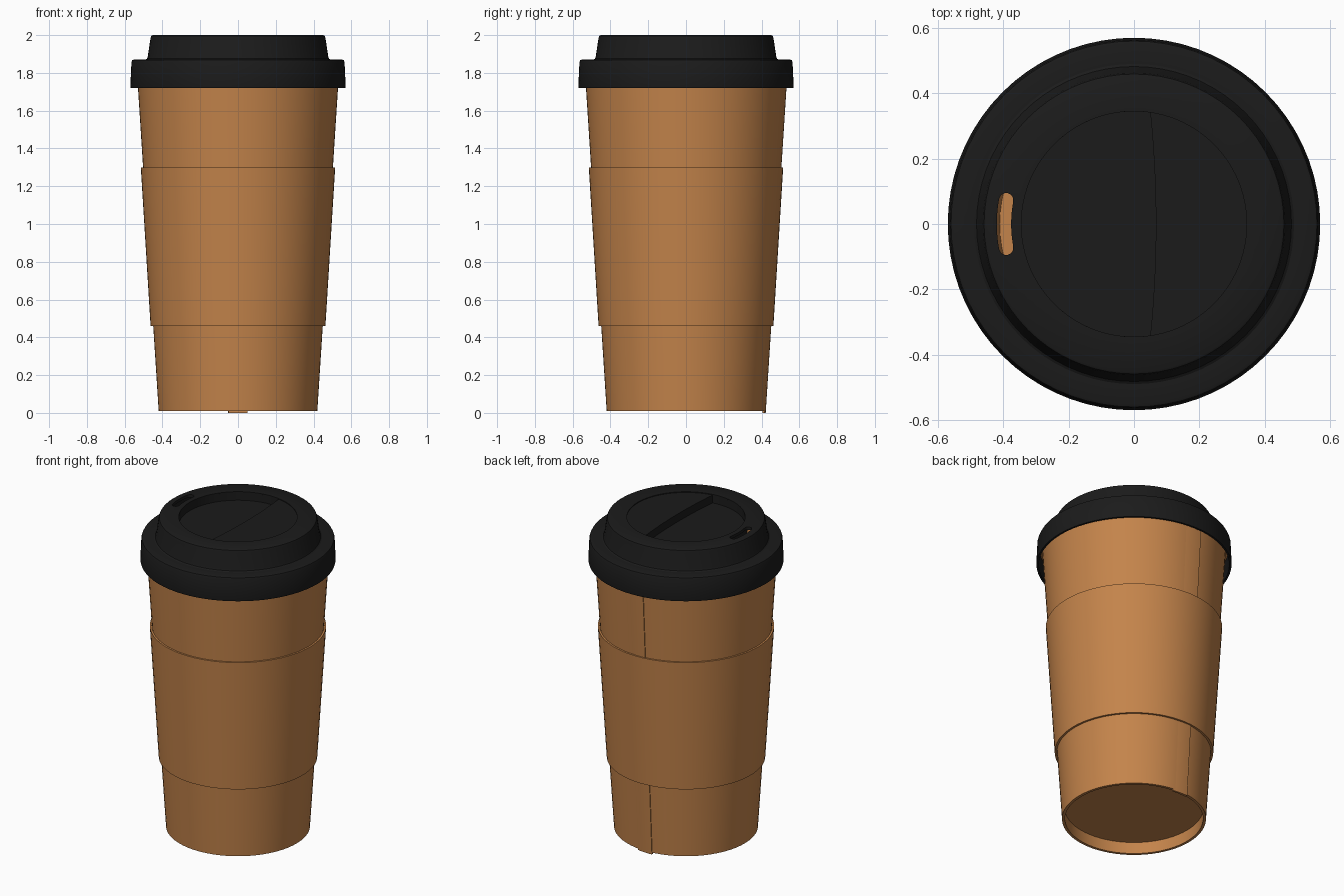
import bpy, bmesh
from math import pi, sin, cos, radians, sqrt

if "Cube" in bpy.data.objects:
    bpy.data.objects.remove(bpy.data.objects["Cube"])

SEG = 72


def material(name, color):
    m = bpy.data.materials.new(name)
    m.diffuse_color = color
    m.use_nodes = True
    m.node_tree.nodes["Principled BSDF"].inputs["Base Color"].default_value = m.diffuse_color
    return m


CARD = material("brown_card", (0.55, 0.23, 0.07, 1))
PLASTIC = material("black_plastic", (0.011, 0.011, 0.011, 1))


def finish(name, bm, mat):
    bmesh.ops.remove_doubles(bm, verts=bm.verts, dist=1e-5)
    bmesh.ops.recalc_face_normals(bm, faces=bm.faces)
    me = bpy.data.meshes.new(name)
    bm.to_mesh(me)
    bm.free()
    ob = bpy.data.objects.new(name, me)
    bpy.context.collection.objects.link(ob)
    me.materials.append(mat)
    return ob


def activate(ob):
    bpy.ops.object.select_all(action='DESELECT')
    ob.select_set(True)
    bpy.context.view_layer.objects.active = ob


def smooth(ob):
    activate(ob)
    bpy.ops.object.shade_smooth_by_angle(angle=radians(32))


def lathe(name, profile, mat, closed=False):
    """Revolve (radius, z) points around the z axis."""
    bm = bmesh.new()
    rings = [[bm.verts.new((r * cos(2 * pi * i / SEG), r * sin(2 * pi * i / SEG), z))
              for i in range(SEG)] if r else [bm.verts.new((0, 0, z))] * SEG
             for r, z in profile]
    pairs = list(zip(rings, rings[1:]))
    if closed:
        pairs.append((rings[-1], rings[0]))
    for a, b in pairs:
        for i in range(SEG):
            j = (i + 1) % SEG
            bm.faces.new(dict.fromkeys((a[i], a[j], b[j], b[i])))
    return finish(name, bm, mat)


def prism(name, outline, z0, z1):
    """Extrude a flat outline between two heights."""
    bm = bmesh.new()
    face = bm.faces.new([bm.verts.new((x, y, z0)) for x, y in outline])
    ext = bmesh.ops.extrude_face_region(bm, geom=[face])
    for v in ext['geom']:
        if isinstance(v, bmesh.types.BMVert):
            v.co.z = z1
    ob = finish(name, bm, PLASTIC)
    ob.hide_render = True
    return ob


def cut(ob, cutter):
    mod = ob.modifiers.new("cut", 'BOOLEAN')
    mod.operation = 'DIFFERENCE'
    mod.solver = 'EXACT'
    mod.object = cutter
    activate(ob)
    bpy.ops.object.modifier_apply(modifier=mod.name)
    bpy.data.objects.remove(cutter)


def wall(z):
    """Outer radius of the tapered cup at height z."""
    return 0.42 + (z - 0.01) * 0.064


# Cup body with a recessed base
smooth(lathe("cup_body", [
    (0, 0.085), (0.405, 0.085), (0.403, 0.01), (wall(0.01), 0.01),
    (wall(1.83), 1.83), (wall(1.83) - 0.014, 1.83), (0.411, 0.10), (0, 0.10)], CARD))

# Rolled lip under the lid
smooth(lathe("cup_lip", [(0.539 + 0.014 * cos(t * pi / 6), 1.835 + 0.014 * sin(t * pi / 6))
                         for t in range(12)], CARD, closed=True))

# Cardboard sleeve
smooth(lathe("sleeve", [
    (wall(0.46) + 0.001, 0.46), (wall(0.46) + 0.014, 0.46),
    (wall(1.30) + 0.012, 1.30), (wall(1.30) + 0.001, 1.30)], CARD, closed=True))

# Glued overlap seam at the back, stepping out at its left edge
bm = bmesh.new()
rows = []
for k in range(7):
    a = radians(83 + 14 * k / 6)
    off = -0.001 + 0.006 * k / 6
    rows.append([bm.verts.new((r * cos(a), r * sin(a), z)) for r, z in (
        (wall(0) - 0.012, 0.0), (wall(0) + off, 0.0),
        (wall(1.81) + off, 1.81), (wall(1.81) - 0.012, 1.81))])
for a, b in zip(rows, rows[1:]):
    for i in range(4):
        j = (i + 1) % 4
        bm.faces.new((a[i], a[j], b[j], b[i]))
bm.faces.new(rows[0])
bm.faces.new(rows[-1])
smooth(finish("cup_seam", bm, CARD))

# Lid shell: outside from the top centre down, then back up inside
lid = lathe("lid", [
    (0, 2.0), (0.452, 2.0), (0.459, 1.996), (0.463, 1.985), (0.478, 1.885),
    (0.482, 1.875), (0.490, 1.87), (0.552, 1.87), (0.560, 1.867), (0.564, 1.858),
    (0.570, 1.73), (0.568, 1.72), (0.556, 1.72),
    (0.553, 1.853), (0.470, 1.855), (0.448, 1.982), (0.366, 1.982),
    (0.360, 1.925), (0, 1.925)], PLASTIC)

# Recess: deep on the left of a bowed step, very shallow on the right
R = 0.345
a0 = math_angle = pi / 2 - 0.145
N = 40
arc_left = [(R * cos(a), R * sin(a)) for a in
            (a0 + (2 * pi - 2 * a0) * i / N for i in range(N + 1))]
y0 = R * sin(a0)
step = [(0.067 - 0.017 * (y / y0) ** 2, y) for y in (-y0 + 2 * y0 * i / 12 for i in range(1, 12))]
circle = [(R * cos(2 * pi * i / SEG), R * sin(2 * pi * i / SEG)) for i in range(SEG)]
cut(lid, prism("tab_cutter", circle, 1.995, 2.1))
cut(lid, prism("recess_cutter", arc_left + step, 1.945, 2.1))

# Curved sip hole
RC, W, S = 0.398, 0.022, 0.185
hole = [((RC + W) * cos(pi + t * S / 6), (RC + W) * sin(pi + t * S / 6)) for t in range(-6, 7)]
for sign in (1, -1):
    a = pi + sign * S
    for k in range(1, 6):
        t = a + sign * pi * k / 6 if sign > 0 else a + pi - sign * -pi * k / 6 + 0
        t = a + pi * k / 6 if sign > 0 else a + pi + pi * k / 6
        hole.append((RC * cos(a) + W * cos(t), RC * sin(a) + W * sin(t)))
    if sign > 0:
        hole += [((RC - W) * cos(pi + q * S / 6), (RC - W) * sin(pi + q * S / 6))
                 for q in range(6, -7, -1)]
cut(lid, prism("sip_cutter", hole, 1.9, 2.1))
smooth(lid)
